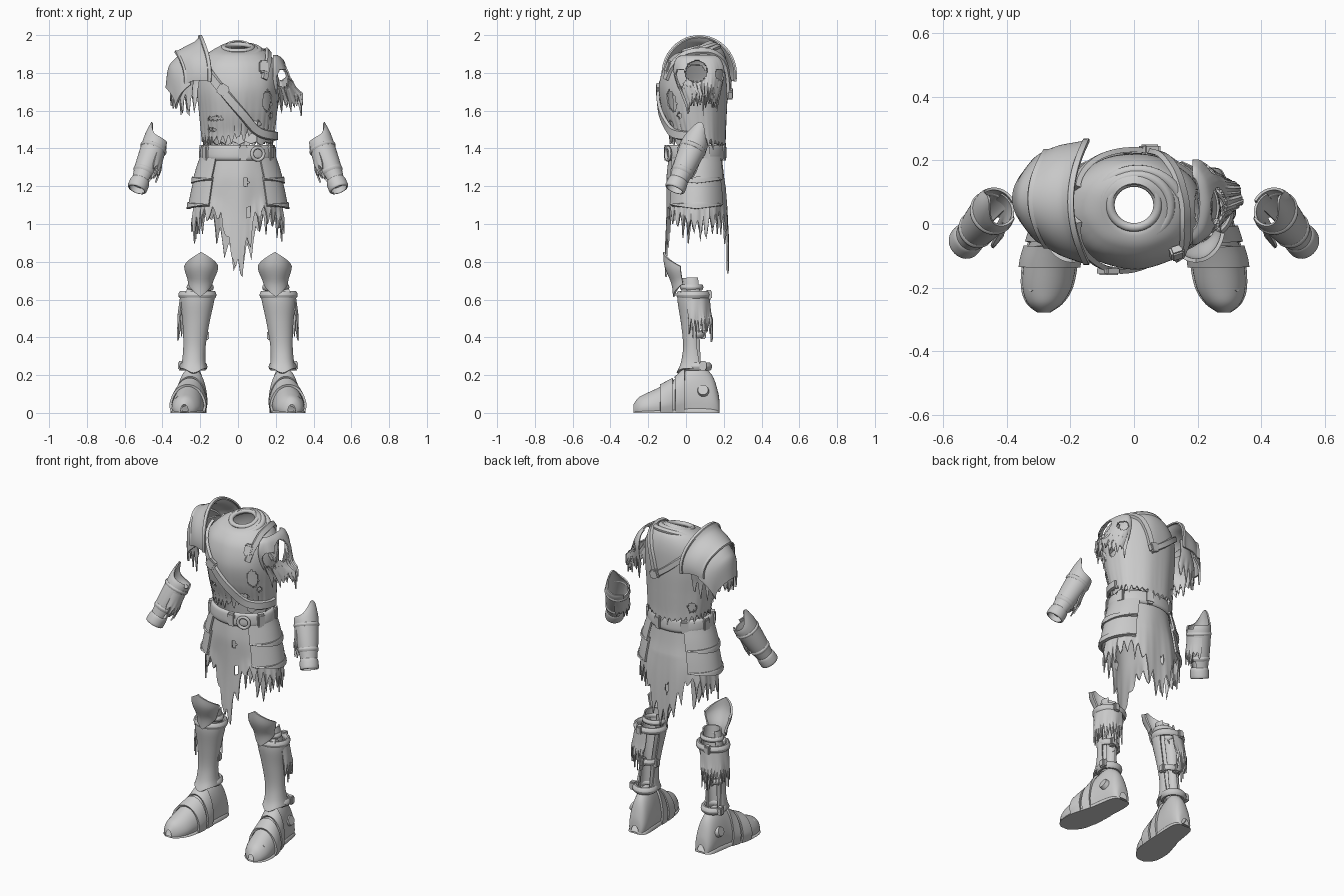
import bpy, bmesh, math, random
from math import sin, cos, pi, radians, exp
from mathutils import Vector, Matrix

random.seed(7)
if "Cube" in bpy.data.objects:
    bpy.data.objects.remove(bpy.data.objects["Cube"])

grey = bpy.data.materials.new("worn grey")
grey.use_nodes = True
grey.diffuse_color = (0.6, 0.6, 0.6, 1)
grey.node_tree.nodes["Principled BSDF"].inputs["Base Color"].default_value = (0.6, 0.6, 0.6, 1)
parts = []


def finish(name, bm, thick=0.0, mirror=False):
    bmesh.ops.recalc_face_normals(bm, faces=bm.faces)
    me = bpy.data.meshes.new(name)
    bm.to_mesh(me)
    bm.free()
    me.materials.append(grey)
    ob = bpy.data.objects.new(name, me)
    bpy.context.collection.objects.link(ob)
    if thick:
        mod = ob.modifiers.new("thickness", "SOLIDIFY")
        mod.thickness, mod.offset = thick, 0
    if mirror:
        ob.modifiers.new("pair", "MIRROR").use_mirror_merge = False
    parts.append(ob)


def profile(rows, v):
    """Smooth interpolation through rows, v counted in rows."""
    i = max(0, min(int(v), len(rows) - 2))
    t = v - i
    p = [rows[max(0, min(k, len(rows) - 1))] for k in range(i - 1, i + 3)]
    return [b + 0.5 * t * (c - a + t * (2 * a - 5 * b + 4 * c - d + t * (3 * (b - c) + d - a)))
            for a, b, c, d in zip(*p)]


def grid(name, f, nu, nv, closed, thick, holes=(), mirror=False):
    """Surface through f(column, v); faces inside any hole ellipsoid are left out."""
    bm = bmesh.new()
    cols = nu if closed else nu + 1
    vs = [[bm.verts.new(f(i, j / nv)) for i in range(cols)] for j in range(nv + 1)]
    for j in range(nv):
        for i in range(nu):
            k = (i + 1) % cols
            quad = (vs[j][i], vs[j][k], vs[j + 1][k], vs[j + 1][i])
            c = sum((q.co for q in quad), Vector()) / 4
            if not any(sum(((c[n] - h[n]) / h[n + 3]) ** 2 for n in range(3)) < 1 for h in holes):
                bm.faces.new(quad)
    bmesh.ops.delete(bm, geom=[v for v in bm.verts if not v.link_faces], context="VERTS")
    finish(name, bm, thick, mirror)


def loft(name, rows, a0=0, a1=360, top=None, hem=None, jag=0.0, fold=0.0, nu=48, nv=14,
         thick=0.008, holes=(), mirror=False, mat=None, sideways=False):
    """Shell of elliptic rows (cx, cy, z, rx, ry); angle 0 faces front, 90 faces +x."""
    closed = a1 - a0 == 360
    tear = [jag * random.uniform(0.25, 1) * (0, 0.65, 1, 0.45)[i % 4] for i in range(nu + 1)]

    def f(i, v):
        deg = a0 + (a1 - a0) * i / nu
        a = radians(deg)
        cx, cy, z, rx, ry = profile(rows, v * (len(rows) - 1))
        if sideways:   # rows run along x, angle 0 faces up
            p = Vector((cx + 0.05 * sin(a) ** 2, cy + rx * sin(a), z + ry * cos(a)))
        else:
            k = 1 + fold * v * sin(9 * a + 2 * v)
            p = Vector((cx + rx * k * sin(a), cy - ry * k * cos(a), z))
            p.z += (top(deg) * max(0, 1 - 2 * v) if top else 0)
            p.z -= (hem(deg) * max(0, 2 * v - 1) if hem else 0)
        p.z -= tear[i] * v ** 5
        return mat @ p if mat else p
    grid(name, f, nu, nv, closed, thick, holes, mirror)


def ribbon(name, path, normals, width, thick=0.016):
    bm = bmesh.new()
    old = None
    for i, p in enumerate(path):
        tan = path[min(i + 1, len(path) - 1)] - path[max(i - 1, 0)]
        side = tan.cross(normals[i]).normalized() * width / 2
        n = normals[i] * thick
        ring = [bm.verts.new(p + s * side + u * n) for s, u in ((-1, 0), (-0.8, 1), (0.8, 1), (1, 0))]
        if old:
            for k in range(4):
                bm.faces.new((old[k], old[(k + 1) % 4], ring[(k + 1) % 4], ring[k]))
        else:
            bm.faces.new(ring)
        old = ring
    bm.faces.new(old)
    finish(name, bm)


def block(name, loc, size, rot=(0, 0, 0), mirror=False, round_=False):
    bm = bmesh.new()
    if round_:
        bmesh.ops.create_cone(bm, cap_ends=True, segments=24, radius1=0.5, radius2=0.4, depth=1)
    else:
        bmesh.ops.create_cube(bm, size=1)
        bmesh.ops.bevel(bm, geom=bm.edges[:], offset=0.15, segments=2, affect="EDGES")
    m = Matrix.Translation(loc)
    for n, axis in enumerate("XYZ"):
        m = m @ Matrix.Rotation(radians(rot[n]), 4, axis)
    bm.transform(m @ Matrix.Diagonal((*size, 1)))
    finish(name, bm, 0, mirror)


def hoop(name, c, rx, ry, tube, tall=1, mat=Matrix(), mirror=False):
    def f(i, v):
        a, b = 2 * pi * i / 40, 2 * pi * v
        k = tube * cos(b)
        return mat @ Vector((c[0] + (rx + k) * sin(a), c[1] - (ry + k) * cos(a), c[2] + tall * tube * sin(b)))
    grid(name, f, 40, 10, True, 0, (), mirror)


def bell(d, centre, width):
    d = (d - centre + 180) % 360 - 180
    return exp(-(d / width) ** 2)


# Torn shirt with cowl
shirt = [(0, .06, 1.935, .068, .065), (0, .06, 1.93, .10, .095), (0, .06, 1.897, .16, .135),
         (0, .05, 1.83, .208, .165), (0, .04, 1.72, .215, .178), (0, .045, 1.6, .203, .168),
         (0, .058, 1.5, .192, .15), (0, .062, 1.465, .187, .146)]
loft("shirt", shirt, -180, 180, top=lambda d: -.035 * cos(radians(d)), jag=.06, fold=.012, nu=140, nv=72,
     hem=lambda d: .04 * bell(d, 180, 60) - .03 * bell(d, 30, 40),
     holes=[(.22, .055, 1.805, .07, .06, .07), (-.22, .05, 1.77, .06, .07, .08), (.155, -.1, 1.65, .026, .08, .06),
            (.2, .06, 1.68, .06, .022, .03), (-.12, -.1, 1.56, .045, .08, .012), (-.14, -.1, 1.5, .03, .08, .01),
            (.1, -.1, 1.53, .03, .06, .018), (-.15, .17, 1.5, .02, .08, .03), (.19, -.05, 1.57, .03, .03, .03)])
loft("undershirt", [(0, .05, 1.7, .185, .145), (0, .05, 1.56, .18, .135), (0, .05, 1.435, .172, .125)],
     35, 300, jag=.02, nu=48)
for name, loc, tilt, r, tube in (("collar_roll", (0, .06, 1.933), 14, .075, .014),
                                 ("upper_cowl_fold", (.008, .055, 1.918), 17, .105, .017),
                                 ("lower_cowl_fold", (.012, .045, 1.888), 22, .138, .018)):
    hoop(name, (0, 0, 0), r, r * .97, tube, .9,
         Matrix.Translation(loc) @ Matrix.Rotation(radians(tilt), 4, "X"))

# Ragged sleeve on the left shoulder
loft("left_sleeve", [(.185, .065, 1.892, .02, .08), (.185, .065, 1.87, .05, .115), (.185, .07, 1.81, .082, .13),
     (.19, .075, 1.73, .11, .11), (.195, .085, 1.69, .145, .08)], 0, 180, jag=.12, fold=.03, nu=72, nv=36,
     holes=[(.235, -.03, 1.77, .034, .07, .05), (.27, .055, 1.81, .07, .058, .06), (.23, .17, 1.79, .025, .07, .03)])

# Layered shoulder guard on the right shoulder
guard1 = [(-.2, .07, 1.79, .19, .2), (-.225, .07, 1.79, .183, .172), (-.28, .075, 1.785, .168, .148),
          (-.325, .08, 1.765, .147, .143)]
guard2 = [(-.3, .08, 1.75, .15, .145), (-.34, .08, 1.715, .138, .145), (-.365, .08, 1.67, .12, .15),
          (-.378, .08, 1.62, .1, .1)]
loft("shoulder_guard_upper", guard1, -100, 100, sideways=True, thick=.012, nu=40)
loft("shoulder_guard_lower", guard2, -95, 95, sideways=True, thick=.012, nu=40)
loft("shoulder_cloth", [(-.19, .07, 1.84, .1, .13), (-.2, .07, 1.75, .14, .13), (-.2, .07, 1.69, .155, .115)],
     -190, -15, jag=.12, nu=48)


def arc(row, lim):
    pts = [Vector((row[0] + .05 * sin(a) ** 2, row[1] + row[3] * sin(a), row[2] + row[4] * cos(a)))
           for a in (radians(-lim + 2 * lim * i / 30) for i in range(31))]
    return pts, [(p - Vector((p.x, row[1], row[2]))).normalized() for p in pts]


for name, row, lim in (("guard_crest", guard1[0], 100), ("guard_trim", guard1[3], 98)):
    ribbon(name, *arc(row, lim), .022, .01)


# Straps following the shirt
def strap(name, way, width=.036):
    path, out = [], []
    for s in range(41):
        a, v = profile(way, s / 40 * (len(way) - 1))
        cx, cy, z, rx, ry = profile(shirt, v)
        a = radians(a)
        n = Vector((sin(a) / rx, -cos(a) / ry, 0)).normalized()
        n = (n + Vector((0, 0, max(0, 3.2 - v) * .6))).normalized()
        path.append(Vector((cx + rx * sin(a), cy - ry * cos(a), z)) + n * .008)
        out.append(n)
    ribbon(name, path, out, width)


strap("chest_strap", [(-75, 2.3), (-52, 3), (-22, 4.1), (10, 5.3), (36, 6.3), (62, 6.8), (95, 7)], .05)
strap("left_shoulder_strap", [(38, 3.6), (46, 2.9), (70, 2), (110, 1.8), (142, 2.4), (158, 3.3), (166, 4.3)], .036)
strap("back_strap", [(164, 4.4), (185, 3.9), (215, 3.1), (250, 2.4)], .036)
block("chest_buckle", (-.08, -.148, 1.71), (.06, .024, .06), (0, 35, 0))
block("shoulder_buckle", (.135, -.09, 1.83), (.045, .03, .07), (-20, 0, 20))
block("back_buckle", (.05, .235, 1.69), (.06, .03, .05), (0, 20, 0))

# Belt
loft("belt", [(0, .05, 1.412, .176, .14), (0, .05, 1.405, .19, .15), (0, .05, 1.355, .196, .154),
     (0, .05, 1.34, .182, .145)], thick=.012, nu=56)
hoop("belt_ring", (0, 0, 0), .033, .033, .009, 1,
     Matrix.Translation((.105, -.095, 1.372)) @ Matrix.Rotation(radians(20), 4, "Z") @ Matrix.Rotation(pi / 2, 4, "X"))
for n, deg in enumerate((8, 62, -60, 110, 165, 215, 260)):
    a = radians(deg)
    block("belt_loop_%d" % (n + 1), (.195 * sin(a), .05 - .154 * cos(a), 1.378), (.045, .026, .082), (0, 0, deg))

# Tattered skirt with side plates
loft("skirt", [(0, .05, 1.37, .172, .135), (0, .05, 1.25, .195, .148), (0, .06, 1.14, .225, .157),
     (0, .06, 1.08, .24, .165)], -180, 180, jag=.14, fold=.03, nu=128, nv=40,
     hem=lambda d: .29 * bell(d, 0, 16) + .25 * bell(d, 180, 26) + .09 * bell(d, 90, 40) + .09 * bell(d, -90, 40) - .03,
     holes=[(.04, -.1, 1.22, .014, .06, .022), (-.02, .2, .99, .012, .06, .03), (.055, -.1, 1.06, .01, .06, .03)])
for name, z0, z1, r0, r1 in (("upper_hip_plate", 1.36, 1.235, .194, .238), ("lower_hip_plate", 1.25, 1.1, .225, .262)):
    for edge in (False, True):
        za = z1 + .012 if edge else z0
        ra = r1 - .004 if edge else r0
        loft(name + ("_trim" if edge else ""),
             [(0, .052, za, ra, .152 if not edge else .166), (0, .054, (za + z1) / 2, (ra + r1) / 2, .16),
              (0, .054, z1, r1, .166)], 36, 146, nu=24, nv=6, thick=.02 if edge else .011, mirror=True,
             hem=lambda d: .02 * (1 - abs(d - 91) / 55))

# Forearm guards
low, high = Vector((.535, -.06, 1.185)), Vector((.425, .06, 1.455))
arm = Matrix.Translation(low) @ Vector((0, 0, 1)).rotation_difference(high - low).to_matrix().to_4x4()
loft("forearm_guard", [(0, 0, .31, .06, .062), (0, 0, .27, .066, .067), (0, 0, .15, .056, .058),
     (0, 0, .05, .042, .044), (0, 0, .03, .041, .043)], -60, 245, nu=48, mirror=True, mat=arm,
     top=lambda d: .085 * bell(d, 80, 42) - .012)
loft("wrist_cuff", [(0, 0, .06, .042, .044), (0, 0, .045, .049, .05), (0, 0, .005, .05, .052),
     (0, 0, 0, .042, .045)], nu=32, thick=.006, mirror=True, mat=arm)
loft("forearm_lining", [(0, 0, .28, .06, .062), (0, 0, .2, .068, .066), (0, 0, .15, .08, .07)],
     205, 335, jag=.08, nu=28, mirror=True, mat=arm)
hoop("forearm_strap", (0, 0, .11), .049, .051, .01, 1.6, arm, True)
hoop("elbow_strap", (0, 0, .25), .066, .067, .007, 1.6, arm, True)
block("forearm_buckle", arm @ Vector((-.055, -.01, .11)), (.025, .04, .045), (0, -20, 0), True)

# Knee plates
loft("knee_plate", [(.195, -.01, .80, .086, .105), (.195, -.01, .76, .082, .098), (.197, -.01, .70, .066, .062),
     (.2, -.005, .655, .06, .058)], -80, 80, nu=32, thick=.012, mirror=True,
     top=lambda d: .052 * (1 - abs(d) / 55), hem=lambda d: .04 * (1 - abs(d) / 45))
hoop("knee_strap", (.2, .03, .665), .06, .05, .012, 1.4, mirror=True)
block("knee_rivet", (.262, -.01, .635), (.045, .045, .03), (0, 70, 0), True, True)

# Greaves
loft("shin_liner", [(.2, .03, .715, .05, .048), (.21, .04, .6, .06, .05), (.225, .045, .42, .045, .038),
     (.235, .05, .24, .045, .042)], -130, 130, nu=32, mirror=True)
loft("shin_plate", [(.215, .038, .625, .088, .078), (.217, .034, .58, .083, .072), (.222, .034, .48, .066, .056),
     (.23, .036, .36, .054, .046), (.234, .04, .28, .056, .062), (.235, .04, .235, .064, .085)],
     -115, 115, nu=40, nv=20, thick=.011, mirror=True, hem=lambda d: .025 * bell(d, 0, 35))
loft("calf_cloth", [(.215, .04, .63, .085, .08), (.222, .045, .54, .09, .084), (.228, .05, .5, .088, .088)],
     65, 200, jag=.13, fold=.04, nu=48, mirror=True)
hoop("greave_top_strap", (.215, .04, .625), .087, .077, .014, 1.5, mirror=True)
hoop("calf_strap", (.226, .045, .415), .052, .046, .011, 1.7, mirror=True)
hoop("ankle_strap", (.236, .062, .245), .058, .06, .016, 1.4, mirror=True)
for name, loc in (("greave_buckle", (.235, .12, .625)), ("calf_buckle", (.172, .05, .41)),
                  ("calf_back_buckle", (.235, .088, .415)), ("ankle_buckle", (.3, .09, .25))):
    block(name, loc, (.036, .035, .05), mirror=True)

# Boots: rows of (y, centre x, half width, height) from heel to toe
boot = [(.178, .228, .025, .05), (.17, .228, .046, .11), (.138, .23, .06, .2), (.075, .235, .066, .252),
        (.005, .243, .07, .235), (-.05, .252, .078, .185), (-.12, .264, .086, .145), (-.2, .274, .08, .108),
        (-.25, .281, .056, .082), (-.278, .284, .02, .045)]


def boot_shell(name, v0, v1, grow, span, nv, squash=1.0, thick=0.0):
    def f(i, v):
        y, cx, w, h = profile(boot, v0 + (v1 - v0) * v)
        a = span * i / 40
        c, s = cos(a), max(0, sin(a))
        tuck = 1 - .12 * max(0, 1 - s / .2) * (squash == 1)   # sides draw in above the sole
        return Vector((cx + (w + grow) * tuck * c, y, squash * (h + grow) * s ** .85))
    grid(name, f, 40, nv, span > 4, thick, (), True)


boot_shell("boot", 0, 9, 0, 2 * pi, 40)
boot_shell("boot_sole", 0, 9, .002, 2 * pi, 40, .18)
boot_shell("instep_band", 4.2, 5.1, .008, pi, 6, 1, .012)
boot_shell("toe_band", 5.3, 6.2, .008, pi, 6, 1, .012)
block("ankle_disc", (.292, .09, .118), (.068, .068, .03), (0, 72, 0), True, True)
block("toe_stud", (.318, -.2, .076), (.03, .03, .02), (0, 45, 0), True, True)

# Bake modifiers and smooth the surfaces
bpy.ops.object.select_all(action="DESELECT")
for ob in parts:
    ob.select_set(True)
bpy.context.view_layer.objects.active = parts[0]
bpy.ops.object.convert(target="MESH")
bpy.ops.object.shade_smooth_by_angle(angle=radians(40))
